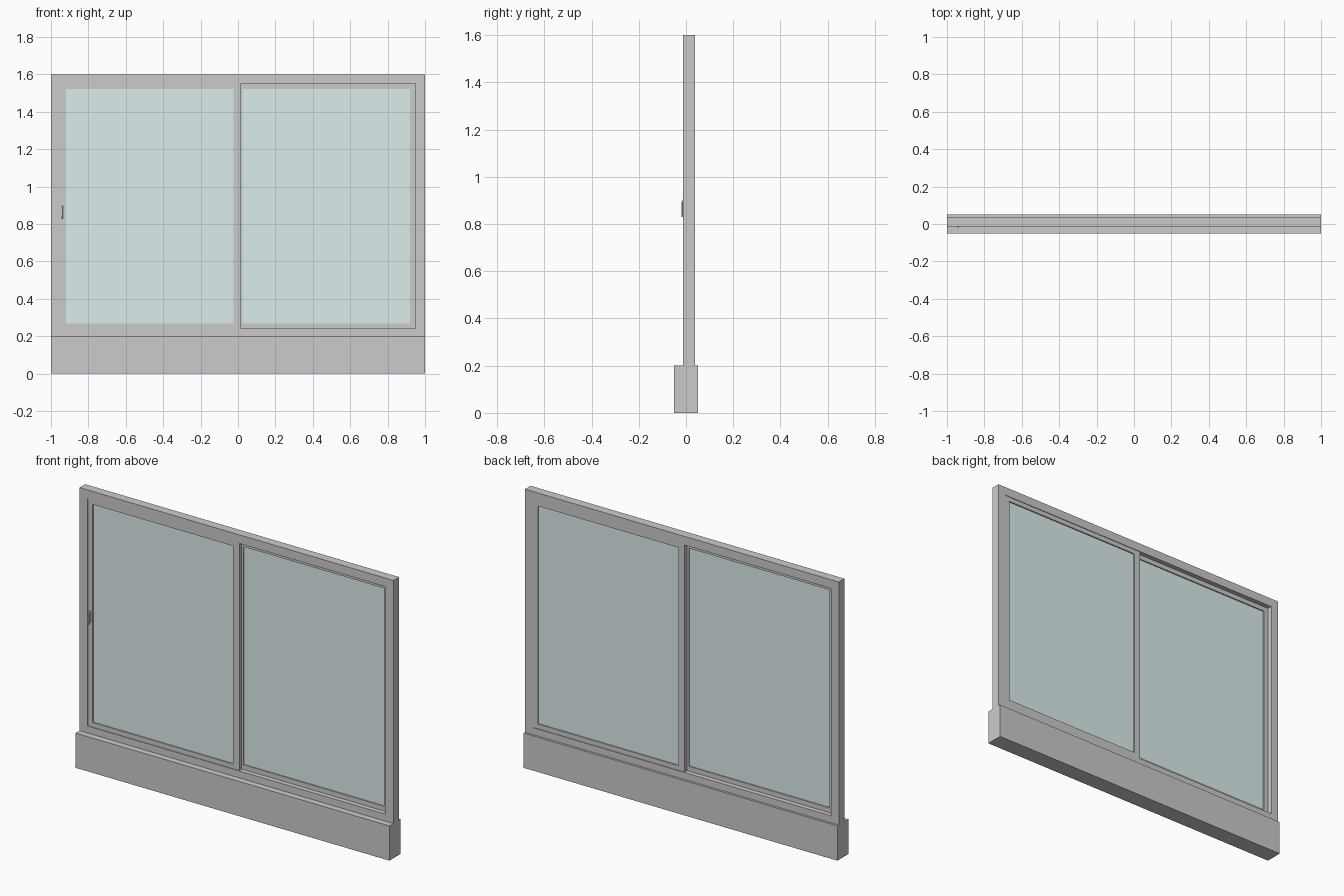
import bpy, bmesh

if "Cube" in bpy.data.objects:
    bpy.data.objects.remove(bpy.data.objects["Cube"])

glass_mat = bpy.data.materials.new("pale_glass")
glass_mat.diffuse_color = (0.72, 0.84, 0.84, 1)
glass_mat.use_nodes = True
glass_mat.node_tree.nodes["Principled BSDF"].inputs["Base Color"].default_value = glass_mat.diffuse_color


def add_object(name, bm, mat=None, bevel=0):
    bmesh.ops.recalc_face_normals(bm, faces=bm.faces)
    mesh = bpy.data.meshes.new(name)
    bm.to_mesh(mesh)
    bm.free()
    ob = bpy.data.objects.new(name, mesh)
    bpy.context.collection.objects.link(ob)
    if mat:
        mesh.materials.append(mat)
    if bevel:
        mod = ob.modifiers.new("bevel", 'BEVEL')
        mod.width, mod.segments = bevel, 1
    return ob


def box(name, x, y, z, mat=None, bevel=0):
    bm = bmesh.new()
    bmesh.ops.create_cube(bm, size=1)
    for v in bm.verts:
        v.co = [lo + (c + 0.5) * (hi - lo) for c, (lo, hi) in zip(v.co, (x, y, z))]
    return add_object(name, bm, mat, bevel)


def ring(name, outer, inner, y):
    """Rectangular frame; outer and inner are (x0, x1, z0, z1)."""
    bm = bmesh.new()
    loops = []
    for r, yy in ((outer, y[0]), (inner, y[0]), (inner, y[1]), (outer, y[1])):
        x0, x1, z0, z1 = r
        loops.append([bm.verts.new((a, yy, b)) for a, b in
                      ((x0, z0), (x1, z0), (x1, z1), (x0, z1))])
    for i in range(4):
        a, b = loops[i], loops[(i + 1) % 4]
        for k in range(4):
            n = (k + 1) % 4
            bm.faces.new((a[k], a[n], b[n], b[k]))
    return add_object(name, bm)


# Low wall and fixed outer frame
box("base_wall", (-1, 1), (-0.05, 0.05), (0, 0.2))
ring("outer_frame", (-1, 1, 0.2, 1.6), (-0.95, 0.95, 0.24, 1.55), (-0.0135, 0.0375))

# Two sliding sashes on neighbouring tracks, overlapping in the middle
for name, x0, x1, g0, g1, yc in (
        ("front_sash", -0.95, 0.015, -0.92, -0.025, 0.0),
        ("back_sash", -0.015, 0.95, 0.025, 0.92, 0.024)):
    ring(name, (x0, x1, 0.24, 1.55), (g0, g1, 0.267, 1.523), (yc - 0.01, yc + 0.01))
    box(name + "_glass", (g0 - 0.005, g1 + 0.005), (yc - 0.003, yc + 0.003),
        (0.262, 1.528), glass_mat)

# Latch handle on the front sash
box("handle_plate", (-0.947, -0.929), (-0.014, -0.009), (0.84, 0.905), bevel=0.001)
box("handle_lever", (-0.945, -0.935), (-0.02, -0.013), (0.83, 0.895), bevel=0.002)
